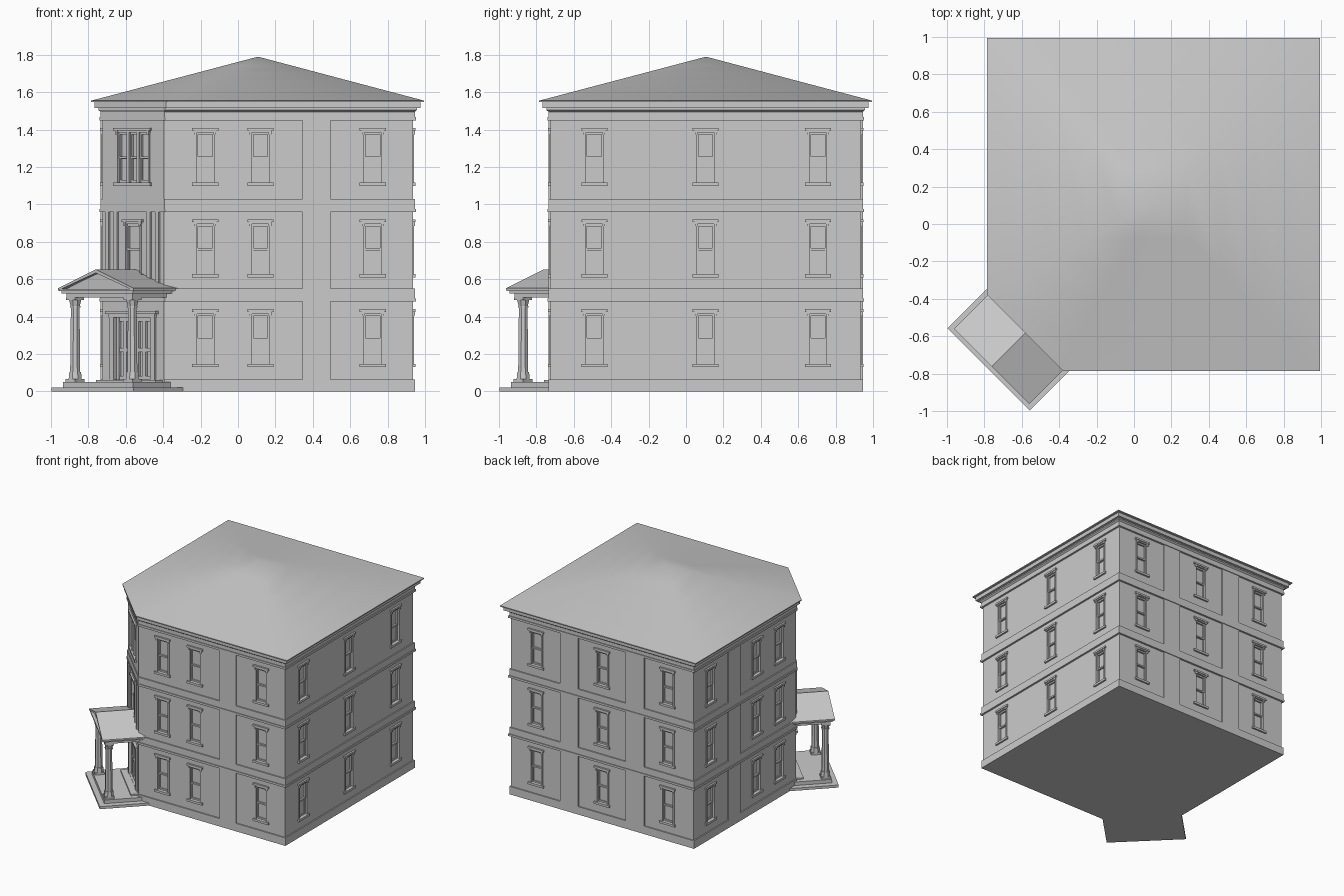
import bpy, bmesh, math
from mathutils import Matrix, Vector

if "Cube" in bpy.data.objects:
    bpy.data.objects.remove(bpy.data.objects["Cube"])

S = math.sqrt(0.5)
LO, HI, CH = -0.725, 0.935, 1.12      # wall limits and chamfer line x + y = -CH


def frame(origin, u, n):
    """Matrix whose axes are: along the wall, outward, up."""
    m = Matrix.Identity(4)
    for i, col in enumerate((u, n, (0, 0, 1), origin)):
        for r in range(3):
            m[r][i] = col[r]
    return m


FRONT = frame((0, LO, 0), (1, 0, 0), (0, -1, 0))
LEFT = frame((LO, 0, 0), (0, 1, 0), (-1, 0, 0))
RIGHT = frame((HI, 0, 0), (0, 1, 0), (1, 0, 0))
BACK = frame((0, HI, 0), (1, 0, 0), (0, 1, 0))
CORNER = frame((-CH / 2, -CH / 2, 0), (S, -S, 0), (-S, -S, 0))
PORCH = frame((0, 0, 0), (S, -S, 0), (-S, -S, 0))


def box(bm, m, u0, u1, n0, n1, z0, z1):
    vs = bmesh.ops.create_cube(bm, size=1)['verts']
    for v in vs:
        p = v.co + Vector((.5, .5, .5))
        v.co = m @ Vector((u0 + p.x * (u1 - u0), n0 + p.y * (n1 - n0), z0 + p.z * (z1 - z0)))


def prism(bm, m, pts, n0, n1):
    """Extrude a (u, z) polygon along the outward axis."""
    a = [bm.verts.new(m @ Vector((u, n0, z))) for u, z in pts]
    b = [bm.verts.new(m @ Vector((u, n1, z))) for u, z in pts]
    skin(bm, [a, b])


def skin(bm, rings):
    """Join closed rings of vertices and cap both ends."""
    for a, b in zip(rings, rings[1:]):
        for i in range(len(a)):
            j = (i + 1) % len(a)
            bm.faces.new((a[i], a[j], b[j], b[i]))
    bm.faces.new(rings[0])
    bm.faces.new(rings[-1])


def ring(bm, o, z):
    """Five-sided building outline, pushed out by o."""
    lo, hi = LO - o, HI + o
    k = -(CH + 0.75 * o) - lo
    return [bm.verts.new((x, y, z)) for x, y in ((lo, k), (k, lo), (hi, lo), (hi, hi), (lo, hi))]


def finish(bm, name):
    bmesh.ops.recalc_face_normals(bm, faces=bm.faces)
    me = bpy.data.meshes.new(name)
    bm.to_mesh(me)
    bm.free()
    ob = bpy.data.objects.new(name, me)
    bpy.context.collection.objects.link(ob)
    return ob


# Window layout: wall, positions along it, half width
FLOORS = (0.13, 0.61, 1.10)
windows = []
for z in FLOORS:
    for wall, us in ((FRONT, (-.175, .12, .72)), (LEFT, (-.175, .12, .72)),
                     (RIGHT, (-.49, .105, .705)), (BACK, (-.49, .105, .705))):
        windows += [(wall, u, .056, z) for u in us]
windows.append((CORNER, 0, .062, FLOORS[1]))
windows.append((CORNER, 0, .125, FLOORS[2]))

# Walls with cut window and door openings
bm = bmesh.new()
skin(bm, [ring(bm, 0, 0), ring(bm, 0, 1.54)])
walls = finish(bm, "walls")
bm = bmesh.new()
for wall, u, w, z in windows:
    box(bm, wall, u - w, u + w, -.02, .03, z + .015, z + .29)
box(bm, CORNER, -.15, .15, -.025, .03, .055, .405)
cutter = finish(bm, "opening_cutter")
cutter.hide_render = True
mod = walls.modifiers.new("openings", 'BOOLEAN')
mod.object = cutter
mod.solver = 'EXACT'
bpy.context.view_layer.objects.active = walls
bpy.ops.object.modifier_apply(modifier=mod.name)
bpy.data.objects.remove(cutter)

# Horizontal bands round the building
bm = bmesh.new()
for z0, z1, o in ((0, .065, .01), (.48, .55, .01), (.48, .497, .016), (.96, 1.03, .01),
                  (.96, .977, .016), (1.45, 1.52, .01), (1.45, 1.467, .016)):
    skin(bm, [ring(bm, o, z0), ring(bm, o, z1)])
finish(bm, "belt_bands")

# Cornice with a stepped profile
bm = bmesh.new()
skin(bm, [ring(bm, o, z) for o, z in
          ((.01, 1.495), (.022, 1.505), (.022, 1.515), (.042, 1.515), (.042, 1.548))])
finish(bm, "cornice")

# Shallow hipped roof
bm = bmesh.new()
base = ring(bm, .06, 1.547)
rings = [base]
apex = Vector((.107, .107, 1.79))
for k in (0, .2, .4, .6, .8):
    rings.append([bm.verts.new(Vector((v.co.x, v.co.y, 1.555)).lerp(apex, k)) for v in base])
skin(bm, rings)
bmesh.ops.pointmerge(bm, verts=[bm.verts.new(apex)], merge_co=apex)
top = max(bm.faces, key=lambda f: f.calc_center_median().z)
bmesh.ops.delete(bm, geom=[top], context='FACES_ONLY')
tip = max(bm.verts, key=lambda v: v.co.z)
for i in range(5):
    bm.faces.new((rings[-1][i], rings[-1][(i + 1) % 5], tip))
roof = finish(bm, "roof")
bpy.ops.object.select_all(action='DESELECT')
roof.select_set(True)
bpy.context.view_layer.objects.active = roof
bpy.ops.object.shade_smooth_by_angle(angle=math.radians(30))

# Flat pilasters dividing the walls, and strips on the corner's middle floor
bm = bmesh.new()
for z0, z1 in ((.065, .48), (.55, .96), (1.03, 1.45)):
    for wall, u0, u1 in ((FRONT, .345, .495), (LEFT, .345, .495),
                         (BACK, .32, .485), (BACK, -.28, -.11)):
        box(bm, wall, u0, u1, -.005, .01, z0, z1)
for s in (-1, 1):
    for u in (.125, .19):
        box(bm, CORNER, s * u - .013, s * u + .013, -.005, .012, .55, .96)
finish(bm, "pilasters")

# Window surrounds and sashes
bm = bmesh.new()
for wall, u, w, z in windows:
    box(bm, wall, u - w - .014, u + w + .014, -.01, .014, z, z + .018)
    box(bm, wall, u - w - .004, u + w + .004, -.01, .008, z + .285, z + .3)
    box(bm, wall, u - w - .014, u + w + .014, -.01, .014, z + .295, z + .31)
    for s in (-1, 1):
        c = u + s * (w - .004)
        box(bm, wall, c - .006, c + .006, -.022, .005, z + .018, z + .287)
        c = u + s * (w - .005)
        box(bm, wall, c - .007, c + .007, -.01, .011, z + .275, z + .297)
    lights = [(u - w + .008, u + w - .008)]
    if w > .1:
        lights = [(u - w + .008, u - .045), (u - .03, u + .03), (u + .045, u + w - .008)]
        for s in (-1, 1):
            box(bm, wall, u + s * .0375 - .009, u + s * .0375 + .009, -.022, .004, z + .018, z + .287)
    for a, b in lights:
        for z0, z1, n in ((z + .018, z + .155, -.012), (z + .145, z + .285, -.006)):
            for z2 in (z0, z1 - .012):
                box(bm, wall, a, b, -.022, n, z2, z2 + .012)
            for x in (a, b - .01):
                box(bm, wall, x, x + .01, -.022, n, z0, z1)
finish(bm, "windows")

# Double entrance door
bm = bmesh.new()
box(bm, CORNER, -.19, .19, -.01, .022, .415, .43)
box(bm, CORNER, -.175, .175, -.01, .014, .395, .417)
for s in (-1, 1):
    box(bm, CORNER, s * .155 - .017, s * .155 + .017, -.03, .01, .055, .4)
    a = .072 * s
    for u in (a - .055, a, a + .055):
        box(bm, CORNER, u - .011, u + .011, -.03, -.01, .06, .4)
    for z in (.06, .21, .375):
        box(bm, CORNER, a - .066, a + .066, -.03, -.0105, z, z + .022)
finish(bm, "entrance_door")

# Porch steps
bm = bmesh.new()
box(bm, PORCH, -.311, .311, .70, 1.10, 0, .021)
box(bm, PORCH, -.265, .265, .74, 1.058, .021, .05)
box(bm, PORCH, -.225, .225, .77, .85, .05, .062)
finish(bm, "porch_steps")

# Porch columns
for s, name in ((-1, "porch_column_left"), (1, "porch_column_right")):
    bm = bmesh.new()
    c, n = s * .216, 1.015
    box(bm, PORCH, c - .036, c + .036, n - .036, n + .036, .05, .066)
    box(bm, PORCH, c - .034, c + .034, n - .034, n + .034, .488, .503)
    for r1, r2, z0, z1 in ((.038, .034, .066, .105), (.029, .025, .105, .455),
                           (.031, .031, .448, .458), (.027, .035, .458, .488)):
        pos = PORCH @ Vector((c, n, (z0 + z1) / 2))
        bmesh.ops.create_cone(bm, cap_ends=True, segments=8, radius1=r1, radius2=r2, depth=z1 - z0,
                              matrix=Matrix.Translation(pos) @ Matrix.Rotation(math.pi / 8, 4, 'Z'))
    finish(bm, name)

# Porch beam and gabled roof
bm = bmesh.new()
box(bm, PORCH, -.25, .25, .74, 1.048, .502, .53)
box(bm, PORCH, -.27, .27, .74, 1.064, .525, .54)
box(bm, PORCH, -.28, .28, .73, 1.073, .537, .549)
prism(bm, PORCH, [(-.26, .545), (.26, .545), (0, .637)], .74, 1.05)
prism(bm, PORCH, [(-.284, .54), (-.284, .552), (0, .653), (.284, .552), (.284, .54), (0, .634)],
      .73, 1.076)
finish(bm, "porch_roof")
